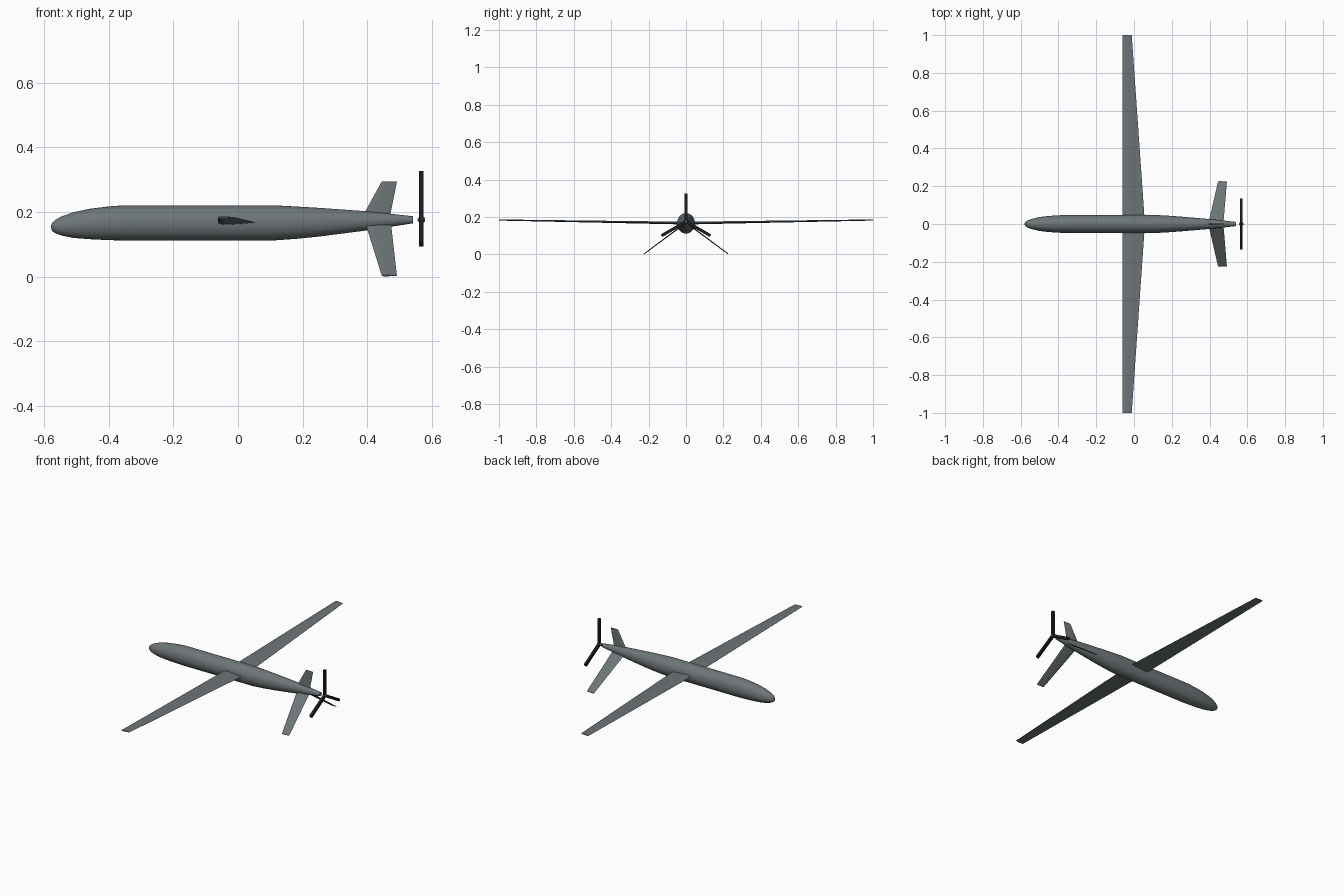
import bpy, bmesh, math
from mathutils import Vector, Matrix

if "Cube" in bpy.data.objects:
    bpy.data.objects.remove(bpy.data.objects["Cube"])


def material(name, rgb):
    m = bpy.data.materials.new(name)
    m.diffuse_color = (*rgb, 1)
    m.use_nodes = True
    m.node_tree.nodes["Principled BSDF"].inputs["Base Color"].default_value = m.diffuse_color
    return m


GREY = material("airframe grey", (0.155, 0.18, 0.188))
DARK = material("propeller black", (0.012, 0.012, 0.017))
HUB = material("hub grey", (0.2, 0.2, 0.21))


def loft(name, rings, mat, angle=40):
    """Skin a closed surface through rings of equal point count."""
    bm = bmesh.new()
    loops = [[bm.verts.new(p) for p in ring] for ring in rings]
    n = len(loops[0])
    for a, b in zip(loops, loops[1:]):
        for i in range(n):
            j = (i + 1) % n
            bm.faces.new((a[i], a[j], b[j], b[i]))
    bm.faces.new(loops[0][::-1])
    bm.faces.new(loops[-1])
    bmesh.ops.recalc_face_normals(bm, faces=bm.faces)
    mesh = bpy.data.meshes.new(name)
    bm.to_mesh(mesh)
    bm.free()
    mesh.materials.append(mat)
    ob = bpy.data.objects.new(name, mesh)
    bpy.context.collection.objects.link(ob)
    bpy.ops.object.select_all(action='DESELECT')
    ob.select_set(True)
    bpy.context.view_layer.objects.active = ob
    bpy.ops.object.shade_smooth_by_angle(angle=math.radians(angle))
    return ob


def oval(x, z, ry, rz, n=32):
    return [(x, ry * math.cos(2 * math.pi * i / n), z + rz * math.sin(2 * math.pi * i / n))
            for i in range(n)]


# Airfoil outline: fraction of chord, fraction of thickness
FOIL = [(0, 0), (0.03, 0.28), (0.12, 0.47), (0.3, 0.55), (0.6, 0.36), (1, 0.02),
        (1, -0.02), (0.6, -0.3), (0.3, -0.45), (0.12, -0.4), (0.03, -0.25)]


def foil(lead, trail, y, z, thick, up):
    """Airfoil section at (y, z), thickened along the direction 'up'."""
    return [Vector((lead + (trail - lead) * c, y, z)) + Vector(up) * (t * thick)
            for c, t in FOIL]


# Fuselage: x, bottom z, top z, half width
stations = [(-0.579, 0.151, 0.157, 0.003), (-0.575, 0.141, 0.167, 0.011),
            (-0.565, 0.134, 0.176, 0.018), (-0.545, 0.127, 0.187, 0.026),
            (-0.51, 0.120, 0.199, 0.035), (-0.46, 0.116, 0.210, 0.042),
            (-0.40, 0.113, 0.2175, 0.046), (-0.35, 0.112, 0.221, 0.048),
            (0.11, 0.112, 0.221, 0.048), (0.18, 0.117, 0.217, 0.044),
            (0.25, 0.124, 0.213, 0.039), (0.39, 0.142, 0.203, 0.027),
            (0.47, 0.154, 0.195, 0.019), (0.541, 0.165, 0.187, 0.011)]
loft("fuselage", [oval(x, (a + b) / 2, w, (b - a) / 2) for x, a, b, w in stations], GREY)

# Wings with slight dihedral and swept trailing edge
for side, label in ((1, "left"), (-1, "right")):
    loft(label + "_wing",
         [foil(-0.062, 0.058, 0, 0.167, 0.015, (0, 0, 1)),
          foil(-0.062, -0.012, side, 0.184, 0.006, (0, 0, 1))], GREY)

# Tail fins: one upright, two angled down
for label, y, z in (("upper", 0, 0.295), ("lower_left", 0.225, 0.003), ("lower_right", -0.225, 0.003)):
    root = Vector((0, 0, 0.2 if y == 0 else 0.17))
    d = Vector((0, y, z)) - root
    up = Vector((1, 0, 0)).cross(d).normalized()
    loft(label + "_tail_fin",
         [foil(0.393, 0.473, root.y, root.z, 0.007, up),
          foil(0.445, 0.492, y, z, 0.005, up)], GREY)
# Buried root of the upright fin
loft("upper_fin_root", [foil(0.38, 0.470, 0, 0.176, 0.007, (0, -1, 0)),
                        foil(0.393, 0.473, 0, 0.2, 0.007, (0, -1, 0))], GREY)

# Propeller: three flat blades, small shaft and conical hub
PX, PZ = 0.568, 0.176
for k in range(3):
    turn = Matrix.Translation((PX, 0, PZ)) @ Matrix.Rotation(k * 2 * math.pi / 3, 4, 'X')
    rings = [[turn @ Vector((x * 0.007, y * 0.008, r)) for x, y in ((-1, -1), (1, -1), (1, 1), (-1, 1))]
             for r in (0, 0.151)]
    loft("propeller_blade_%d" % (k + 1), rings, DARK, 20)
loft("propeller_hub", [oval(0.555, PZ, 0.003, 0.003, 16), oval(0.561, PZ, 0.009, 0.009, 16),
                       oval(0.572, PZ, 0.010, 0.010, 16), oval(0.579, PZ, 0.006, 0.006, 16)], HUB)
